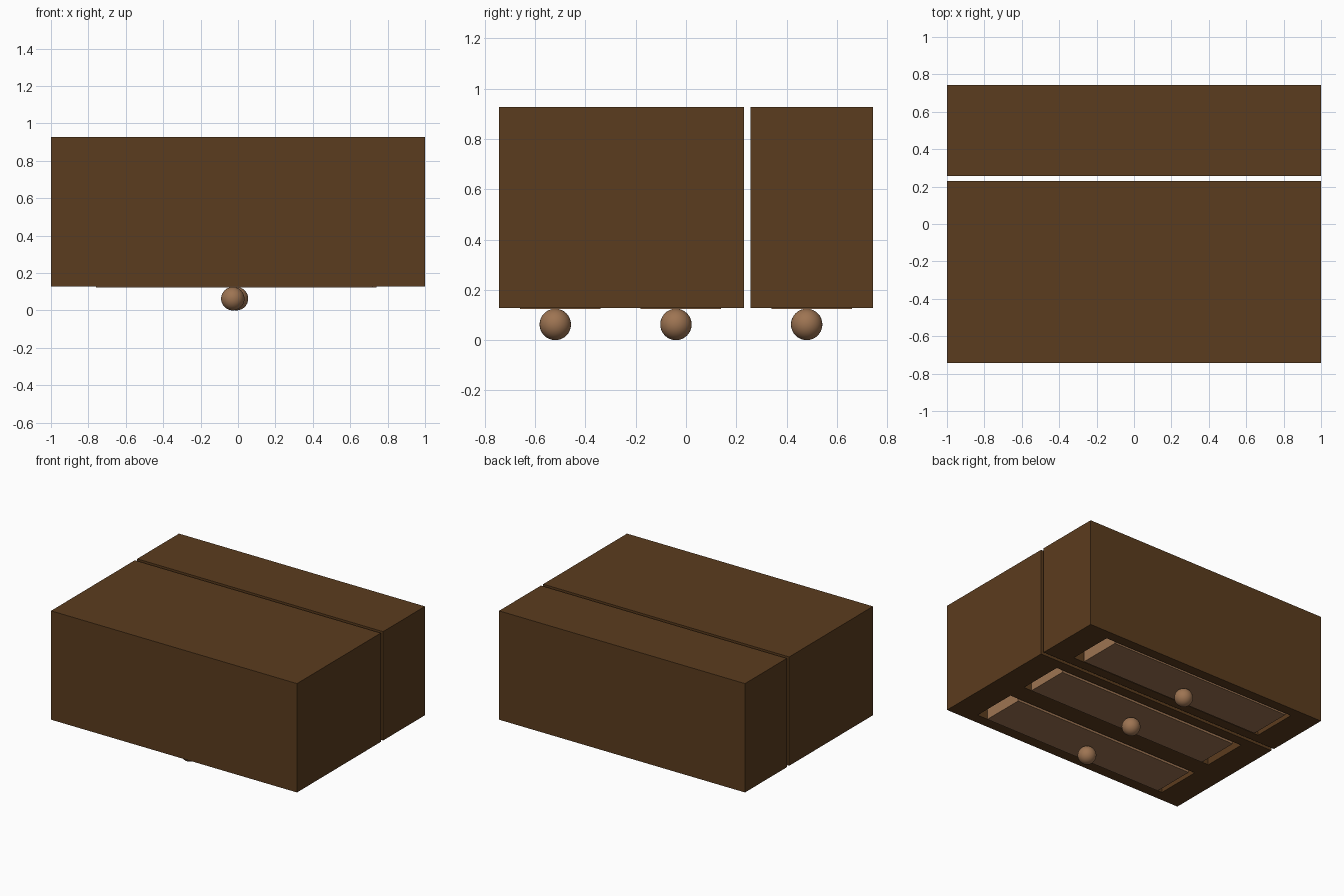
import bpy

if "Cube" in bpy.data.objects:
    bpy.data.objects.remove(bpy.data.objects["Cube"])


def material(name, rgb):
    mat = bpy.data.materials.new(name)
    mat.diffuse_color = (*rgb, 1)
    mat.use_nodes = True
    mat.node_tree.nodes["Principled BSDF"].inputs["Base Color"].default_value = mat.diffuse_color
    return mat


DARK = material("dark_wood", (0.105, 0.045, 0.013))
TAN = material("light_wood", (0.34, 0.175, 0.085))

BOTTOM, TOP = 0.128, 0.928


def box(name, x, y, z, mat):
    """Box from (min, max) pairs on each axis."""
    spans = (x, y, z)
    bpy.ops.mesh.primitive_cube_add(size=1, location=[(a + b) / 2 for a, b in spans])
    ob = bpy.context.object
    ob.name = name
    ob.scale = [b - a for a, b in spans]
    bpy.ops.object.transform_apply(location=False, rotation=False, scale=True)
    ob.data.materials.append(mat)
    return ob


def cut(body, cutter):
    """Carve the cutter out of the body, then discard the cutter."""
    mod = body.modifiers.new("pocket", 'BOOLEAN')
    mod.operation = 'DIFFERENCE'
    mod.solver = 'EXACT'
    mod.object = cutter
    bpy.context.view_layer.objects.active = body
    bpy.ops.object.modifier_apply(modifier=mod.name)
    bpy.data.objects.remove(cutter)


def drawer(prefix, x, y):
    # drawer block, its face standing just proud of the case
    box(prefix + "_drawer", (x - 0.74, x + 0.74), (y - 0.16, y + 0.16), (0.123, 0.8), TAN)
    # round knob
    bpy.ops.mesh.primitive_uv_sphere_add(segments=32, ring_count=16, radius=0.0625,
                                         location=(x - 0.008, y - 0.02, 0.0625))
    knob = bpy.context.object
    knob.name = prefix + "_knob"
    knob.data.materials.append(TAN)
    bpy.ops.object.shade_smooth()


# Cases: name, y span, list of (drawer name, pocket y, drawer x, drawer y)
cases = [
    ("wide_case", (-0.743, 0.23), [("front", -0.495, -0.02, -0.5),
                                   ("middle", -0.015, 0.0, -0.02)]),
    ("narrow_case", (0.257, 0.743), [("back", 0.5, -0.02, 0.5)]),
]

for name, span, drawers in cases:
    case = box(name, (-1, 1), span, (BOTTOM, TOP), DARK)
    for prefix, pocket_y, x, y in drawers:
        # open pocket in the underside
        cut(case, box("cutter", (-0.8, 0.8), (pocket_y - 0.17, pocket_y + 0.17),
                      (BOTTOM - 0.1, 0.85), DARK))
        drawer(prefix, x, y)
